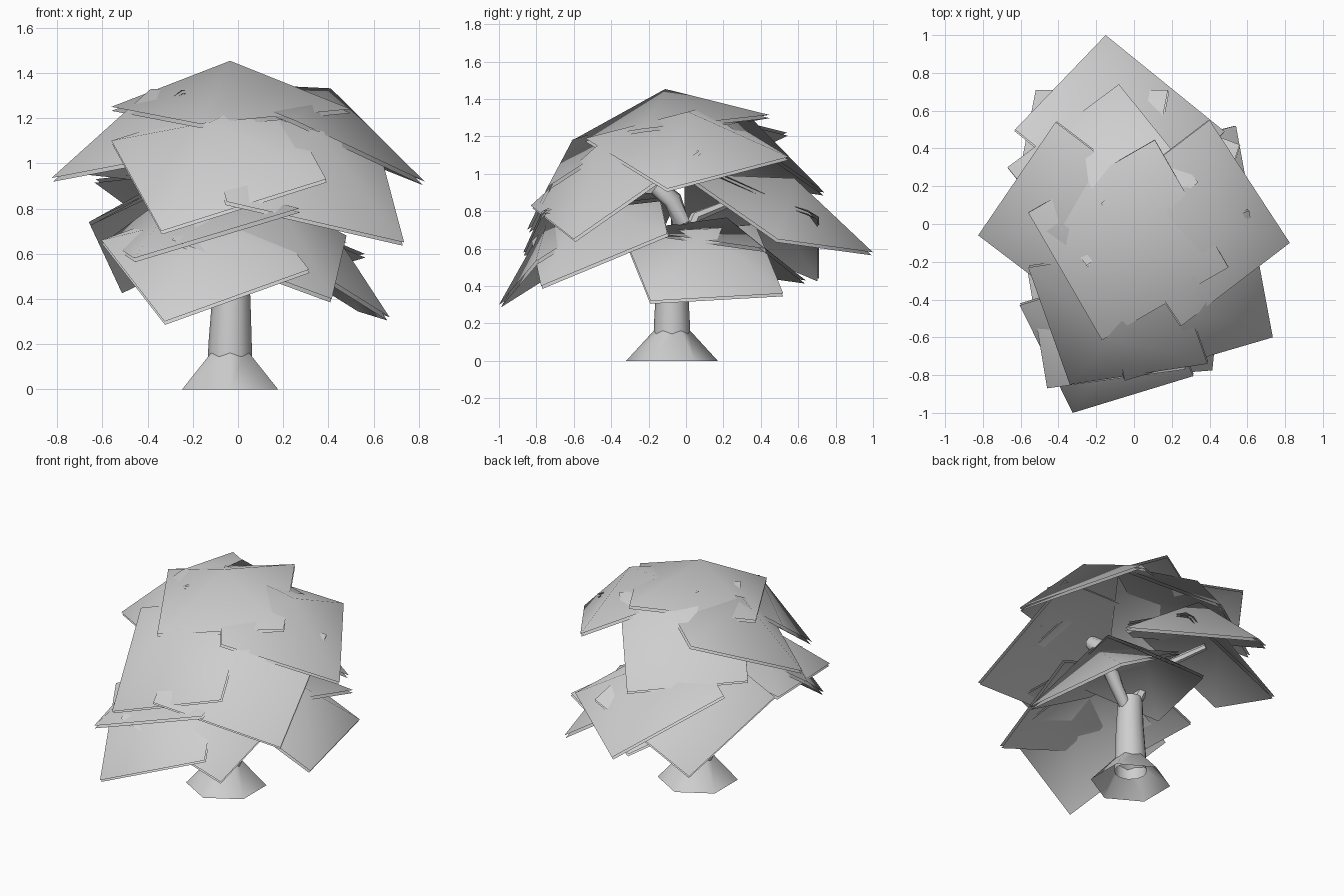
import bpy
import bmesh
from math import radians, cos, sin, tau
from mathutils import Vector

cube = bpy.data.objects.get("Cube")
if cube:
    bpy.data.objects.remove(cube, do_unlink=True)

TONE = (0.62, 0.62, 0.62, 1)
grey = bpy.data.materials.new("pale_grey")
grey.use_nodes = True
grey.diffuse_color = TONE
grey.node_tree.nodes["Principled BSDF"].inputs["Base Color"].default_value = TONE

GAP = 0.018    # distance between the two layers of a leaf
PEAK = 0.21    # height of the raised middle of a leaf


def finish(bm, name):
    """Turn a bmesh into a grey, smooth shaded object."""
    mesh = bpy.data.meshes.new(name)
    bm.to_mesh(mesh)
    bm.free()
    mesh.materials.append(grey)
    obj = bpy.data.objects.new(name, mesh)
    bpy.context.collection.objects.link(obj)
    bpy.ops.object.select_all(action="DESELECT")
    obj.select_set(True)
    bpy.context.view_layer.objects.active = obj
    bpy.ops.object.shade_smooth_by_angle(angle=radians(50))


def leaf(name, side_a, corner, side_b):
    """Two open square sheets from three corners, their middles pushed up."""
    a, b, c = Vector(side_a), Vector(corner), Vector(side_b)
    normal = (a - b).cross(c - b).normalized()
    if normal.z < 0:
        a, c, normal = c, a, -normal
    middle = (a + c) / 2 + normal * PEAK
    bm = bmesh.new()
    for drop in (0, GAP):
        rim = [bm.verts.new(p - normal * drop) for p in (c, b, a, a + c - b)]
        peak = bm.verts.new(middle - normal * drop)
        for i in range(4):
            bm.faces.new((rim[i], rim[i - 3], peak))
    finish(bm, name)


def tube(name, path, sides, turn=0, level=False):
    """Open tapered tube through (centre, radius) stations."""
    bm = bmesh.new()
    points = [Vector(p) for p, r in path]
    rings = []
    for i, (p, radius) in enumerate(path):
        along = points[min(i + 1, len(points) - 1)] - points[max(i - 1, 0)]
        if level:
            along = Vector((0, 0, 1))
        spin = along.to_track_quat("Z", "Y")
        ring = []
        for k in range(sides):
            t = turn + tau * k / sides
            ring.append(bm.verts.new(points[i] + spin @ Vector((cos(t), sin(t), 0)) * radius))
        rings.append(ring)
    for low, high in zip(rings, rings[1:]):
        for k in range(sides):
            bm.faces.new((low[k - 1], low[k], high[k], high[k - 1]))
    finish(bm, name)


# Flared six-sided foot and round trunk
tube("trunk_foot", [((-.035, -.075, 0), .245), ((-.035, -.075, .18), .08)], 6, tau / 4, True)
tube("trunk", [((-.035, -.075, .08), .1), ((-.035, -.075, .2), .096),
               ((-.03, -.075, .4), .085), ((-.03, -.07, .58), .075)], 12, 0, True)

# Branches inside the crown
tube("left_branch", [((-.03, -.07, .46), .035), ((.1, -.05, .62), .04),
                     ((.19, -.03, .75), .05), ((.2, -.07, .86), .05), ((.2, -.16, .93), .045)], 8)
tube("rear_branch", [((-.03, -.07, .5), .04), ((-.12, .05, .77), .03), ((-.3, .32, .88), .02)], 6)

# Leaves: side corner, lowest corner, other side corner
leaves = {
    "crown_leaf": ((-.56, .06, 1.25), (-.17, -.615, 1.175), (.5, -.23, 1.24)),
    "front_leaf": ((-.56, -.23, 1.1), (-.34, -.85, .7), (.39, -.74, .93)),
    "front_left_leaf": ((-.05, -.83, .83), (.735, -.6, .65), (.61, .07, 1.12)),
    "left_leaf": ((.4, .55, 1.09), (.825, -.1, .92), (.25, -.54, 1.19)),
    "right_leaf": ((-.415, .54, 1.22), (-.825, -.06, .935), (-.22, -.52, 1.05)),
    "back_leaf": ((-.63, .5, .93), (-.15, 1, .58), (.48, .49, .65)),
    "upper_back_leaf": ((-.67, .3, .965), (-.08, .74, .9), (.34, .22, 1.26)),
    "lower_back_leaf": ((-.66, 0, .74), (-.52, .71, .44), (.18, .71, .77)),
    "inner_back_leaf": ((-.02, .64, .43), (.56, .42, .6), (.32, -.29, .7)),
    "lower_front_leaf": ((-.605, -.43, .66), (-.325, -1, .3), (.315, -.805, .53)),
    "middle_front_leaf": ((-.58, -.15, .66), (-.46, -.87, .58), (.27, -.77, .8)),
    "lower_front_left_leaf": ((.48, -.1, .68), (.415, -.775, .4), (-.29, -.83, .66)),
    "lower_left_leaf": ((.54, .52, .36), (.67, -.19, .32), (.08, -.34, .69)),
}
for name, corners in leaves.items():
    leaf(name, *corners)
